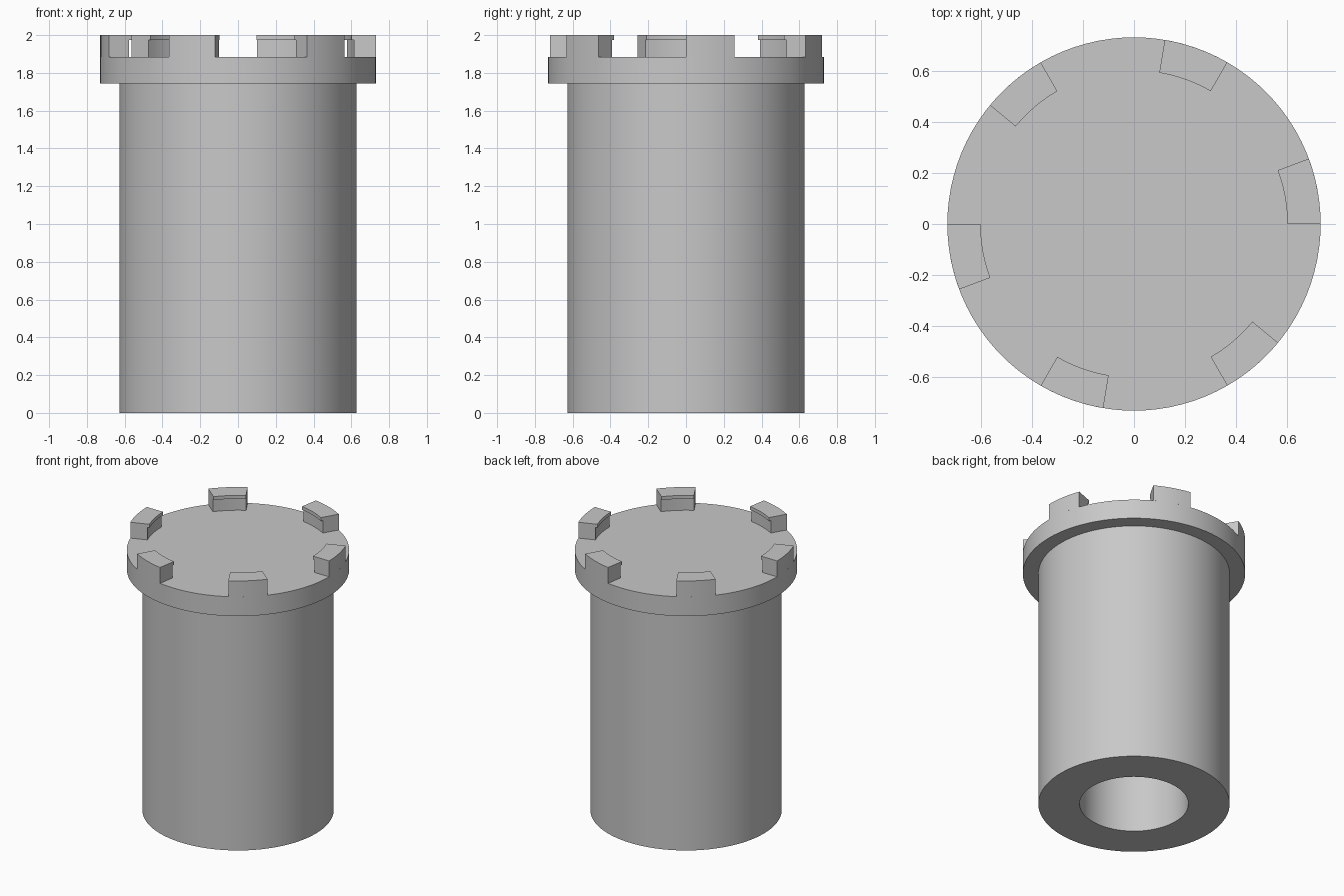
import bpy
import bmesh
from math import cos, sin, radians

cube = bpy.data.objects.get("Cube")
if cube:
    bpy.data.objects.remove(cube, do_unlink=True)

metal = bpy.data.materials.new("light_grey")
metal.use_nodes = True
grey = (0.58, 0.58, 0.58, 1)
metal.diffuse_color = grey
metal.node_tree.nodes["Principled BSDF"].inputs["Base Color"].default_value = grey

BODY_R, BORE_R, RIM_R = 0.628, 0.357, 0.73
RIM_BOTTOM, RIM_TOP, TOP = 1.745, 1.885, 2.0
BORE_TOP = 1.7


def sweep(name, profile, start=0, span=360, steps=96, closed=False):
    """Turn an (r, z) profile about z; a closed profile becomes a capped sector."""
    bm = bmesh.new()
    full = span == 360
    rings = []
    for i in range(steps if full else steps + 1):
        a = radians(start + span * i / steps)
        rings.append([bm.verts.new((r * cos(a), r * sin(a), z)) for r, z in profile])
    n = len(profile)
    for i in range(steps):
        a, b = rings[i], rings[(i + 1) % len(rings)]
        for j in range(n if closed else n - 1):
            k = (j + 1) % n
            bm.faces.new((a[j], b[j], b[k], a[k]))
    if closed:
        bm.faces.new(rings[0])
        bm.faces.new(rings[-1][::-1])
    bmesh.ops.remove_doubles(bm, verts=bm.verts, dist=1e-5)
    bmesh.ops.dissolve_degenerate(bm, edges=bm.edges, dist=1e-5)
    bmesh.ops.recalc_face_normals(bm, faces=bm.faces)
    mesh = bpy.data.meshes.new(name)
    bm.to_mesh(mesh)
    bm.free()
    mesh.materials.append(metal)
    obj = bpy.data.objects.new(name, mesh)
    bpy.context.collection.objects.link(obj)
    bpy.ops.object.select_all(action="DESELECT")
    obj.select_set(True)
    bpy.context.view_layer.objects.active = obj
    bpy.ops.object.shade_smooth_by_angle(angle=radians(30))
    return obj


# Sleeve and rim: one solid turned body with a blind bore from below
sweep("sleeve_and_rim", [
    (0, RIM_TOP), (RIM_R, RIM_TOP), (RIM_R, RIM_BOTTOM), (BODY_R, RIM_BOTTOM),
    (BODY_R, 0), (BORE_R, 0), (BORE_R, BORE_TOP), (0, BORE_TOP)])

# Six locking teeth, each with a thin lip overhanging its inner face
LIP_R, TOOTH_R, LIP_Z = 0.60, 0.615, 1.975
tooth = [(RIM_R, RIM_TOP), (RIM_R, TOP), (LIP_R, TOP),
         (LIP_R, LIP_Z), (TOOTH_R, LIP_Z), (TOOTH_R, RIM_TOP)]
for i in range(6):
    sweep(f"tooth_{i + 1}", tooth, start=60 * i, span=20.5, steps=6, closed=True)
